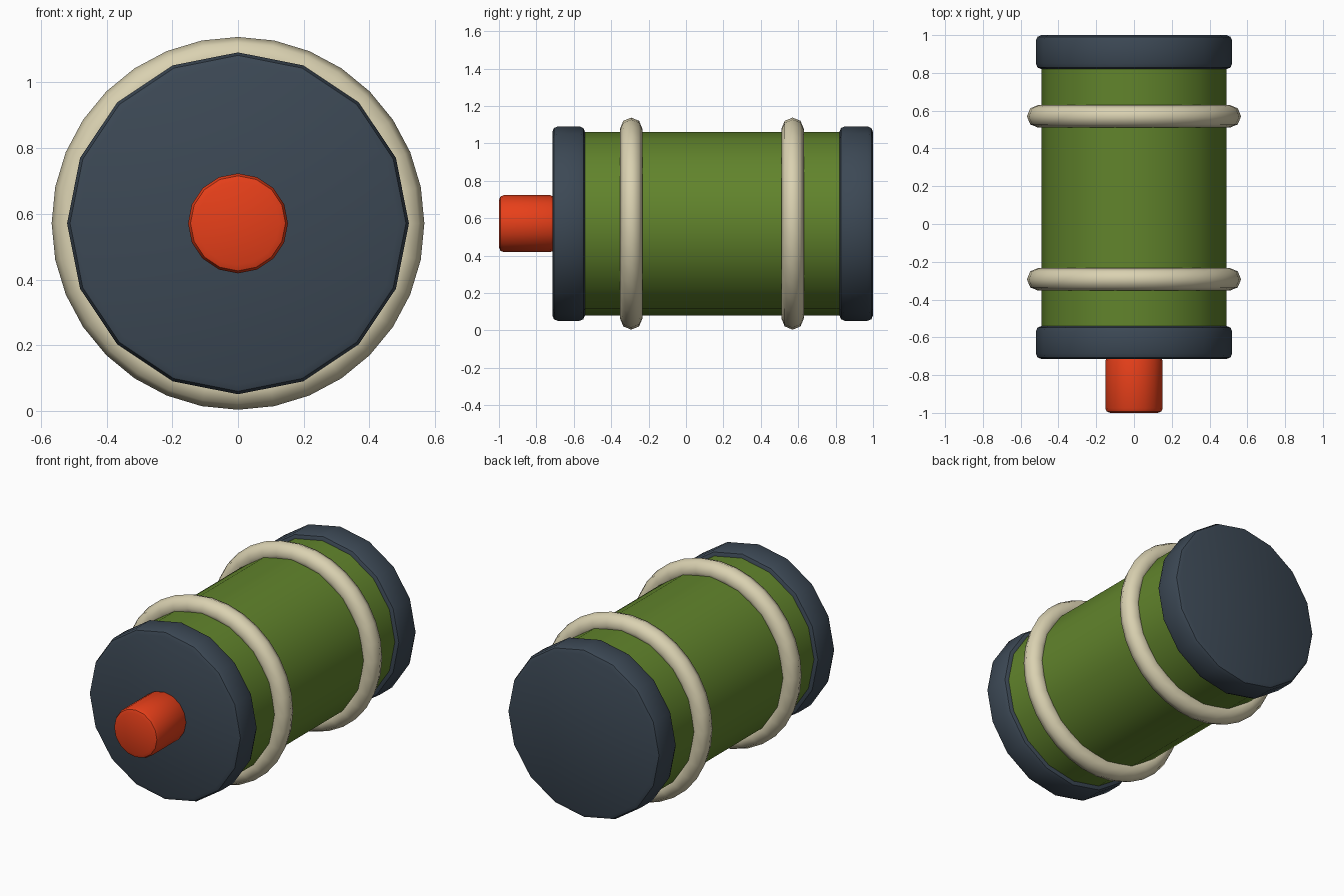
import bpy
import math

if "Cube" in bpy.data.objects:
    bpy.data.objects.remove(bpy.data.objects["Cube"])

Z = 0.571  # height of the long axis


def paint(obj, name, rgb):
    mat = bpy.data.materials.get(name) or bpy.data.materials.new(name)
    mat.diffuse_color = (*rgb, 1)
    mat.use_nodes = True
    mat.node_tree.nodes["Principled BSDF"].inputs["Base Color"].default_value = mat.diffuse_color
    obj.data.materials.append(mat)


def smooth(obj):
    bpy.ops.object.shade_smooth_by_angle(angle=math.radians(40))


def drum(name, radius, y0, y1, bevel, colour, rgb):
    bpy.ops.mesh.primitive_cylinder_add(
        vertices=16, radius=radius, depth=y1 - y0,
        location=(0, (y0 + y1) / 2, Z), rotation=(math.pi / 2, 0, 0))
    obj = bpy.context.object
    obj.name = name
    if bevel:
        mod = obj.modifiers.new("rounded_rim", 'BEVEL')
        mod.width = bevel
        mod.segments = 2
        mod.limit_method = 'ANGLE'
        mod.angle_limit = math.radians(40)
        bpy.ops.object.modifier_apply(modifier=mod.name)
    smooth(obj)
    paint(obj, colour, rgb)


GREEN, SLATE = (0.12, 0.23, 0.025), (0.045, 0.065, 0.09)
RED, CREAM = (0.80, 0.05, 0.01), (0.70, 0.64, 0.44)

# Canister body, end caps and front plunger
drum("body", 0.49, -0.60, 0.88, 0, "green", GREEN)
drum("front_cap", 0.52, -0.715, -0.54, 0.03, "slate", SLATE)
drum("back_cap", 0.52, 0.82, 1.0, 0.03, "slate", SLATE)
drum("plunger", 0.152, -1.0, -0.70, 0.025, "red", RED)

# Raised bands around the body
for name, y in (("front_band", -0.293), ("back_band", 0.57)):
    bpy.ops.mesh.primitive_torus_add(
        major_segments=32, minor_segments=8, major_radius=0.507,
        minor_radius=0.06, location=(0, y, Z), rotation=(math.pi / 2, 0, 0))
    ring = bpy.context.object
    ring.name = name
    bpy.ops.object.shade_smooth()
    paint(ring, "cream", CREAM)
